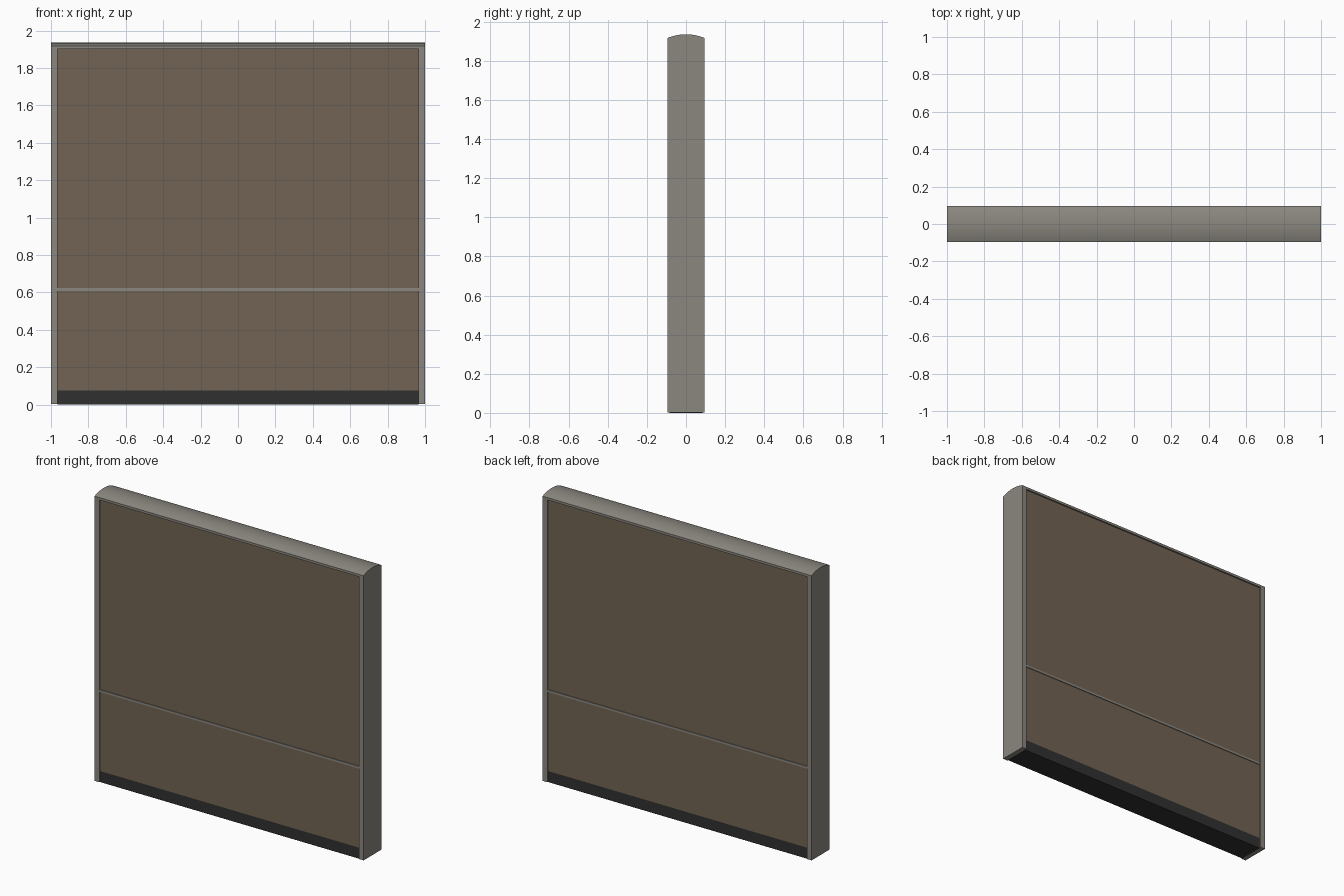
import bpy, bmesh, math

if "Cube" in bpy.data.objects:
    bpy.data.objects.remove(bpy.data.objects["Cube"])

W, D, H = 1.0, 0.095, 1.935      # half width, half depth, full height
SHOULDER = 1.916                 # where the curved cap starts
POST = 0.035                     # post face width


def material(name, color):
    m = bpy.data.materials.new(name)
    m.diffuse_color = (*color, 1)
    m.use_nodes = True
    m.node_tree.nodes["Principled BSDF"].inputs["Base Color"].default_value = m.diffuse_color
    return m


METAL = material("warm_grey_metal", (0.26, 0.245, 0.215))
FABRIC = material("brown_fabric", (0.165, 0.125, 0.088))
DARK = material("dark_base", (0.03, 0.03, 0.03))


def add(name, bm, mat):
    bmesh.ops.recalc_face_normals(bm, faces=bm.faces[:])
    me = bpy.data.meshes.new(name)
    bm.to_mesh(me)
    bm.free()
    me.materials.append(mat)
    ob = bpy.data.objects.new(name, me)
    bpy.context.collection.objects.link(ob)
    return ob


def box(name, x, y, z, mat):
    bm = bmesh.new()
    bmesh.ops.create_cube(bm, size=1)
    for v in bm.verts:
        for i, (lo, hi) in enumerate((x, y, z)):
            v.co[i] = lo if v.co[i] < 0 else hi
    return add(name, bm, mat)


def extrude_x(name, profile, x0, x1, mat):
    bm = bmesh.new()
    face = bm.faces.new([bm.verts.new((x0, y, z)) for y, z in profile])
    ext = bmesh.ops.extrude_face_region(bm, geom=[face])["geom"]
    verts = [g for g in ext if isinstance(g, bmesh.types.BMVert)]
    bmesh.ops.translate(bm, verts=verts, vec=(x1 - x0, 0, 0))
    return add(name, bm, mat)


# Arched top rail: circular arc over a shallow straight edge
rise = H - SHOULDER
radius = (D * D + rise * rise) / (2 * rise)
half_angle = math.asin(D / radius)
arc = []
for i in range(17):
    a = half_angle * (1 - i / 8)
    arc.append((radius * math.sin(a), H - radius + radius * math.cos(a)))
cap = extrude_x("top_rail", [(-D, 1.90), (D, 1.90)] + arc, -W, W, METAL)
bpy.context.view_layer.objects.active = cap
cap.select_set(True)
bpy.ops.object.shade_smooth_by_angle(angle=math.radians(20))

# End posts
for side, name in ((-1, "left_post"), (1, "right_post")):
    xs = sorted((side * W, side * (W - POST)))
    box(name, xs, (-D, D), (0.003, 1.90), METAL)

# Infill panels, divider strip and plinth, visible on both faces
inner = (-W + POST, W - POST)
box("upper_panel", inner, (-0.085, 0.085), (0.622, 1.90), FABRIC)
box("divider_strip", inner, (-0.09, 0.09), (0.608, 0.622), METAL)
box("lower_panel", inner, (-0.085, 0.085), (0.074, 0.608), FABRIC)
box("plinth", inner, (-0.085, 0.085), (0.0, 0.074), DARK)
